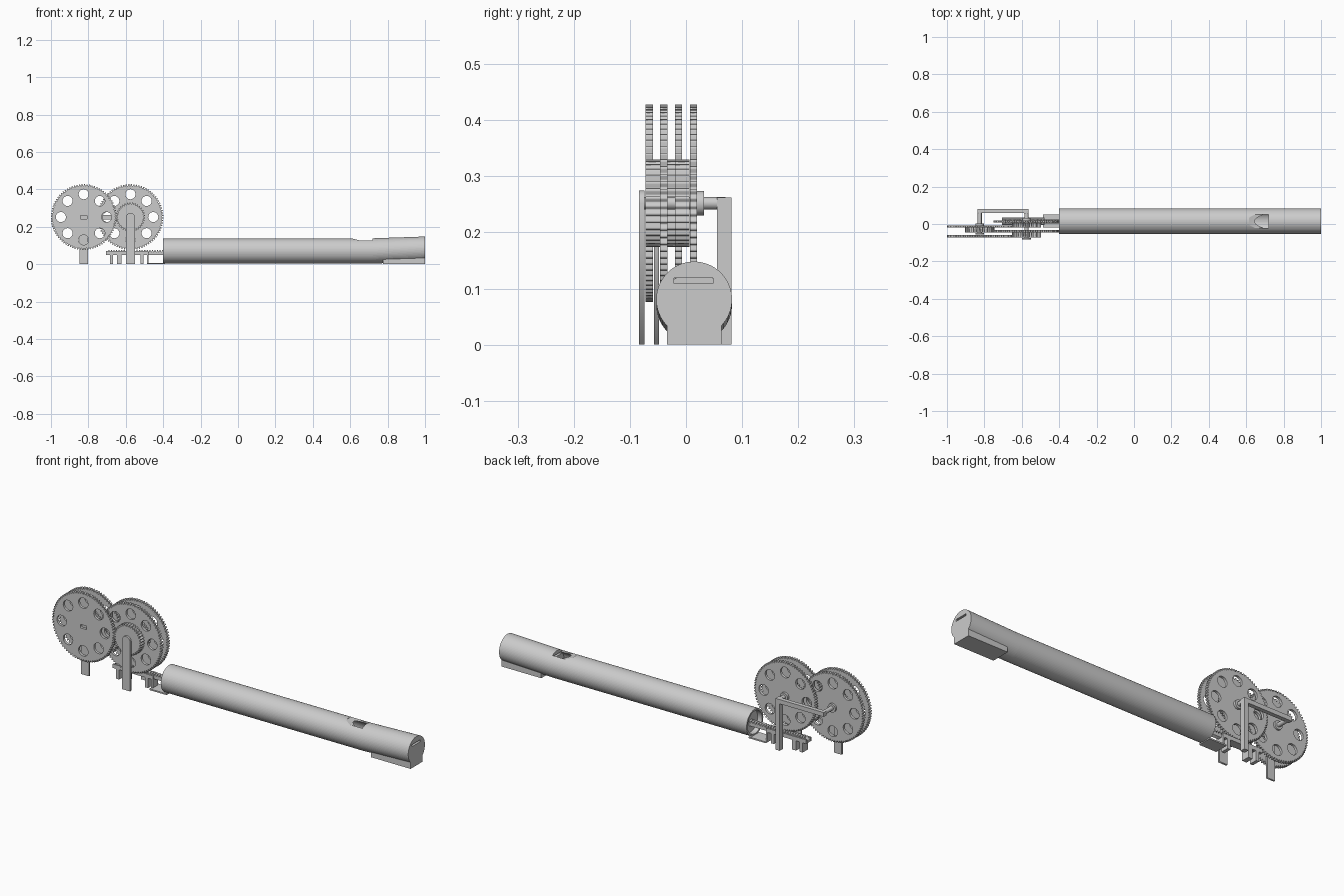
import bpy, bmesh, math

if "Cube" in bpy.data.objects:
    bpy.data.objects.remove(bpy.data.objects["Cube"])

mat = bpy.data.materials.new("light_grey")
mat.diffuse_color = (0.6, 0.6, 0.6, 1)
mat.use_nodes = True
mat.node_tree.nodes["Principled BSDF"].inputs["Base Color"].default_value = mat.diffuse_color
TAU = 2 * math.pi
LEFT, RIGHT, AXIS_Z = -0.825, -0.575, 0.252
PIPE_Y = 0.0145


def add_bm(name, bm):
    bmesh.ops.remove_doubles(bm, verts=bm.verts, dist=1e-5)
    bmesh.ops.recalc_face_normals(bm, faces=bm.faces)
    me = bpy.data.meshes.new(name)
    bm.to_mesh(me)
    bm.free()
    me.materials.append(mat)
    ob = bpy.data.objects.new(name, me)
    bpy.context.collection.objects.link(ob)
    return ob


def box(name, x0, x1, y0, y1, z0, z1):
    bm = bmesh.new()
    bmesh.ops.create_cube(bm, size=1)
    for v in bm.verts:
        v.co = ((x0 + x1) / 2 + v.co.x * (x1 - x0), (y0 + y1) / 2 + v.co.y * (y1 - y0),
                (z0 + z1) / 2 + v.co.z * (z1 - z0))
    return add_bm(name, bm)


def plate(name, loops, y0, y1):
    """Fill XZ outlines (first outer, rest holes) and give them thickness in y."""
    cu = bpy.data.curves.new(name, 'CURVE')
    cu.dimensions, cu.fill_mode = '2D', 'BOTH'
    cu.extrude = (y1 - y0) / 2
    for pts in loops:
        sp = cu.splines.new('POLY')
        sp.points.add(len(pts) - 1)
        for p, (x, z) in zip(sp.points, pts):
            p.co = (x, z, 0, 1)
        sp.use_cyclic_u = True
    tmp = bpy.data.objects.new("tmp", cu)
    bpy.context.collection.objects.link(tmp)
    bpy.context.view_layer.update()
    me = bpy.data.meshes.new_from_object(tmp.evaluated_get(bpy.context.evaluated_depsgraph_get()))
    bpy.data.objects.remove(tmp)
    bm = bmesh.new()
    bm.from_mesh(me)
    for v in bm.verts:
        x, z, d = v.co
        v.co = (x, (y0 + y1) / 2 - d, z)
    return add_bm(name, bm)


def circle(cx, cz, r, n=28, a0=0.0, a1=TAU):
    return [(cx + r * math.cos(a0 + (a1 - a0) * i / n), cz + r * math.sin(a0 + (a1 - a0) * i / n))
            for i in range(n)]


def disc(name, cx, r, y0, y1):
    return plate(name, [circle(cx, AXIS_Z, r)], y0, y1)


def gear(name, cx, r, teeth, y0, y1, holes=False, key=False):
    rim = []
    for i in range(teeth):
        for f, rr in ((0, r - .009), (.28, r - .009), (.45, r), (.83, r)):
            a = TAU * (i + f) / teeth
            rim.append((cx + rr * math.cos(a), AXIS_Z + rr * math.sin(a)))
    loops = [rim]
    if holes:
        for i in range(8):
            a = TAU * i / 8
            loops.append(circle(cx + .122 * math.cos(a), AXIS_Z + .122 * math.sin(a), .027))
    if key:
        loops.append([(cx + sx * .017, AXIS_Z + sz * .009) for sx, sz in
                      ((-1, -1), (1, -1), (1, 1), (-1, 1))])
    return plate(name, loops, y0, y1)


# Compound gear train: large wheels and their pinions
for i, (cx, y) in enumerate(((LEFT, -.072), (RIGHT, -.046), (LEFT, -.02), (RIGHT, .007))):
    gear(f"large_gear_{i + 1}", cx, .176, 80, y, y + .013, True, i == 0)
for i, (cx, y) in enumerate(((RIGHT, -.072), (LEFT, -.046), (RIGHT, -.02))):
    gear(f"small_gear_{i + 1}", cx, .078, 34, y, y + .0265)

# Axles and collars
disc("left_axle", LEFT, .011, -.057, .07)
disc("right_axle", RIGHT, .011, -.08, .07)
disc("left_collar", LEFT, .022, -.007, .003)
disc("right_collar", RIGHT, .022, .02, .032)


# Round-topped posts and the rear frame
def post(name, cx, hw, y0, y1):
    arc = circle(cx, AXIS_Z, hw, 16, 0, math.pi) + [(cx - hw, AXIS_Z)]
    return plate(name, [[(cx - hw, 0), (cx + hw, 0)] + arc], y0, y1)


post("left_post", LEFT, .022, -.057, -.048)
post("front_post", RIGHT, .023, -.084, -.074)
box("rear_post", RIGHT - .012, RIGHT + .012, .055, .081, 0, .262)
box("rear_bar", LEFT - .011, RIGHT + .012, .06, .081, .24, .262)

# Toothed rack running into the pipe
rack = [(-.36, .05), (-.36, .066)]
pitch = .0137
for i in range(24):
    x = -.37 - i * pitch
    rack += [(x, .066), (x - .003, .077), (x - .0075, .077), (x - .0105, .066)]
rack += [(-.705, .066), (-.705, .062), (-.705, .05)]
plate("rack", [rack], .004, .025)

# Rack guide with legs
box("guide_bed", -.705, -.478, -.006, .036, .05, .058)
for side, y in (("front", -.006), ("back", .03)):
    box(f"guide_rail_{side}", -.705, -.478, y, y + .006, .05, .07)
for i, (x0, x1) in enumerate(((-.685, -.668), (-.648, -.624), (-.522, -.505), (-.487, -.478))):
    box(f"guide_leg_{i + 1}", x0, x1, -.006, .036, 0, .052)
box("guide_foot", -.487, -.39, -.02, .05, 0, .007)


# Hollow pipe, tilting slightly upward at the mouth end
def tube(name, rings, n=64):
    bm = bmesh.new()
    prev = None
    for x, cz, r in rings:
        cur = [bm.verts.new((x, PIPE_Y + r * math.cos(TAU * i / n), cz + r * math.sin(TAU * i / n)))
               for i in range(n)]
        if prev:
            for i in range(n):
                bm.faces.new((prev[i], prev[(i + 1) % n], cur[(i + 1) % n], cur[i]))
        else:
            bm.faces.new(cur)
        prev = cur
    bm.faces.new(prev)
    return add_bm(name, bm)


pipe = tube("pipe", [(-.4, .056, .057), (-.4, .071, .0675), (.72, .071, .0675), (1, .0805, .0675)][1:])
bore = tube("bore_cutter", [(-.5, .071, .058), (.72, .071, .058)])
tube("piston", [(-.375, .071, .0575), (-.33, .071, .0575)])
window = plate("window_cutter", [[(.615, .16), (.615, .136), (.69, .118), (.69, .09), (.719, .09),
                                  (.719, .16)]], -.022, .052)
windway = box("windway_cutter", .70, 1.1, -.021, .048, .109, .119)

for cutter in (bore, window, windway):
    m = pipe.modifiers.new(cutter.name, 'BOOLEAN')
    m.object, m.operation, m.solver = cutter, 'DIFFERENCE', 'EXACT'
bpy.context.view_layer.update()
me = bpy.data.meshes.new_from_object(pipe.evaluated_get(bpy.context.evaluated_depsgraph_get()))
pipe.modifiers.clear()
pipe.data = me
for cutter in (bore, window, windway):
    bpy.data.objects.remove(cutter)

# Flat foot under the mouth end
box("mouth_foot", .775, 1, PIPE_Y - .0485, PIPE_Y + .0485, 0, .045)
